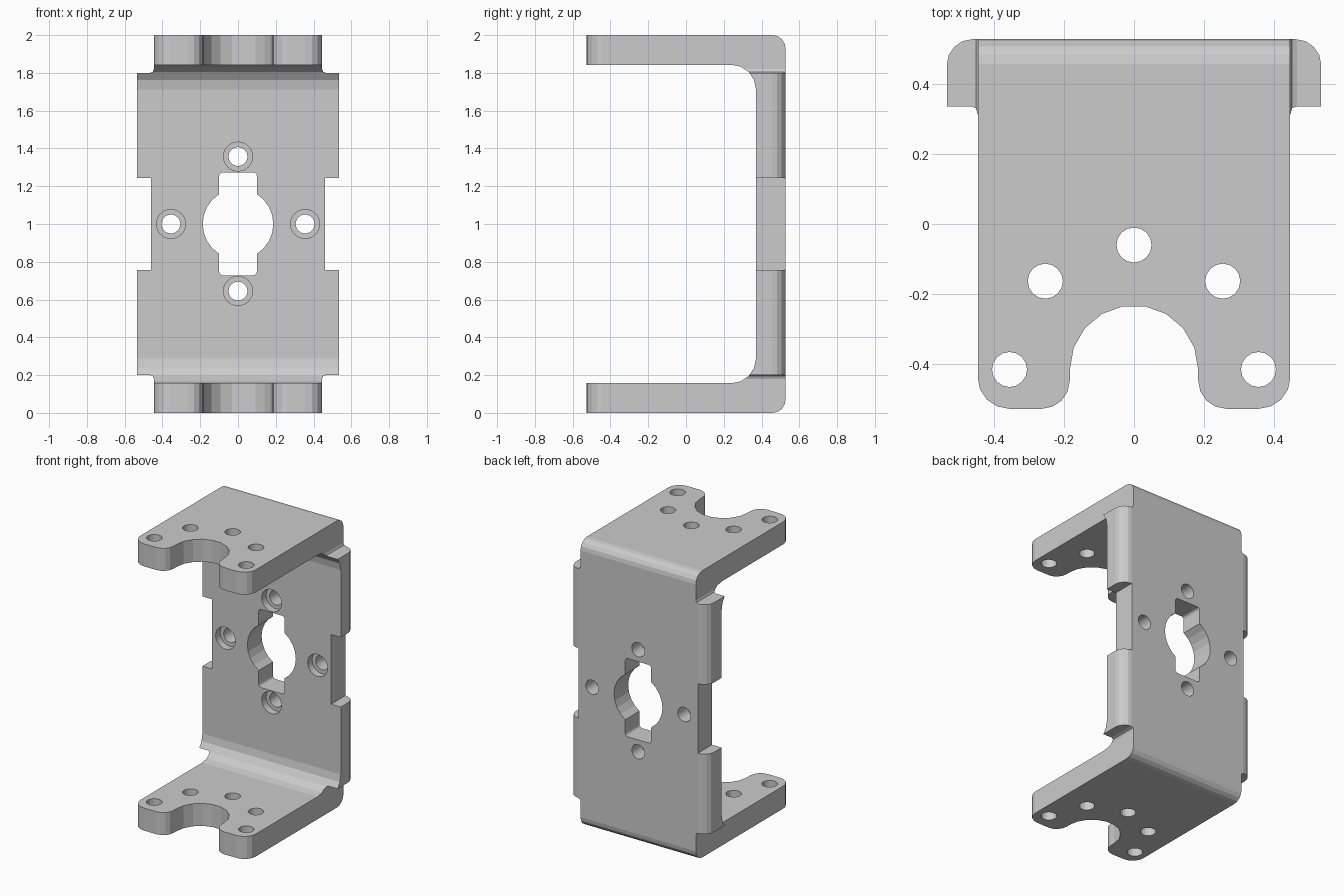
import bpy, bmesh
from math import sin, cos, pi, radians
from mathutils import Vector

if "Cube" in bpy.data.objects:
    bpy.data.objects.remove(bpy.data.objects["Cube"])


def rounded(points, seg=4):
    """Outline with the corners given as (u, v, radius) turned into arcs."""
    out = []
    for i, p in enumerate(points):
        c = Vector(p[:2])
        if len(p) == 2:
            out.append(c)
            continue
        a = (Vector(points[i - 1][:2]) - c).normalized()
        b = (Vector(points[(i + 1) % len(points)][:2]) - c).normalized()
        r = p[2]  # all rounded corners are right angles
        centre = c + (a + b) * r
        for k in range(seg + 1):
            t = k / seg * pi / 2
            out.append(centre - b * r * cos(t) - a * r * sin(t))
    return out


def mirrored(half):
    """Close a right-hand half outline with its mirror image."""
    return half + [Vector((-p[0], p[1])) for p in reversed(half)]


def arc(cu, cv, r, start, end, n):
    angles = [radians(start + (end - start) * k / n) for k in range(n + 1)]
    return [Vector((cu + r * cos(t), cv + r * sin(t))) for t in angles]


def prism(name, outline, axis, lo, hi):
    """Extrude an outline along x (yz outline), y (xz) or z (xy)."""
    def place(p, d):
        return {'x': (d, p[0], p[1]), 'y': (p[0], d, p[1]), 'z': (p[0], p[1], d)}[axis]
    bm = bmesh.new()
    face = bm.faces.new([bm.verts.new(place(p, lo)) for p in outline])
    geom = bmesh.ops.extrude_face_region(bm, geom=[face])['geom']
    step = Vector(place((0, 0), hi - lo))
    bmesh.ops.translate(bm, vec=step, verts=[g for g in geom if isinstance(g, bmesh.types.BMVert)])
    bmesh.ops.recalc_face_normals(bm, faces=bm.faces)
    mesh = bpy.data.meshes.new(name)
    bm.to_mesh(mesh)
    bm.free()
    obj = bpy.data.objects.new(name, mesh)
    bpy.context.collection.objects.link(obj)
    return obj


def combine(target, tool, operation):
    tool.hide_render = True
    mod = target.modifiers.new(operation, 'BOOLEAN')
    mod.operation, mod.object, mod.solver = operation, tool, 'EXACT'
    bpy.context.view_layer.objects.active = target
    bpy.ops.object.modifier_apply(modifier=mod.name)
    bpy.data.objects.remove(tool)


# Bent sheet: U profile extruded across the width
T, B = 0.157, 0.527
profile = rounded([(-0.6, 0), (B, 0, 0.07), (B, 2, 0.07), (-0.6, 2),
                   (-0.6, 2 - T), (0.37, 2 - T, 0.13), (0.37, T, 0.13), (-0.6, T)])
bracket = prism("bracket", profile, 'x', -0.6, 0.6)

# Front outline: narrow flanges, wide side tabs, relief notches
front = rounded([(0.445, -0.1), (0.445, 0.2), (0.7, 0.2), (0.7, 0.757), (0.46, 0.757),
                 (0.46, 1.243), (0.7, 1.243), (0.7, 1.8), (0.445, 1.8), (0.445, 2.1)])
front[1:2] = [Vector((0.445, 0.18)), Vector((0.451, 0.194)), Vector((0.465, 0.2))]
front[-2:-1] = [Vector((0.465, 1.8)), Vector((0.451, 1.806)), Vector((0.445, 1.82))]
combine(bracket, prism("front_outline", mirrored(front), 'y', -1, 1), 'INTERSECT')

# Top outline: round notch between two legs, rounded back corners
top = arc(0, -0.415, 0.183, 80, 0, 4) + rounded(
    [(0.183, -0.43), (0.183, -B, 0.08), (0.446, -B, 0.09), (0.446, -0.3), (0.534, -0.3),
     (0.534, B + 0.0005, 0.074), (0.3, B + 0.0005), (0.3, 0.7)])
combine(bracket, prism("top_outline", mirrored(top), 'z', -0.5, 2.5), 'INTERSECT')

# Keyed opening in the back plate
slot = (rounded([(0, 0.728), (0.1, 0.728, 0.02), (0.1, 0.8)], 3)[1:-1]
        + arc(0, 1, 0.187, -57.7, 57.7, 8)
        + rounded([(0.1, 1.2), (0.1, 1.273, 0.02), (0, 1.273)], 3)[1:-1])
combine(bracket, prism("slot_cutter", mirrored(slot), 'y', 0.2, 0.8), 'DIFFERENCE')

# Counterbored screw holes around the opening
for x, z in [(0, 1.357), (0, 0.645), (-0.355, 1), (0.355, 1)]:
    for r, end in [(0.077, 0.42), (0.05, 0.8)]:
        combine(bracket, prism("screw_cutter", arc(x, z, r, 0, 345, 23), 'y', 0.2, end), 'DIFFERENCE')

# Five holes through both flanges
for x, y in [(0, -0.06), (-0.253, -0.163), (0.253, -0.163), (-0.355, -0.415), (0.355, -0.415)]:
    combine(bracket, prism("hole_cutter", arc(x, y, 0.05, 0, 337.5, 15), 'z', -0.5, 2.5), 'DIFFERENCE')
